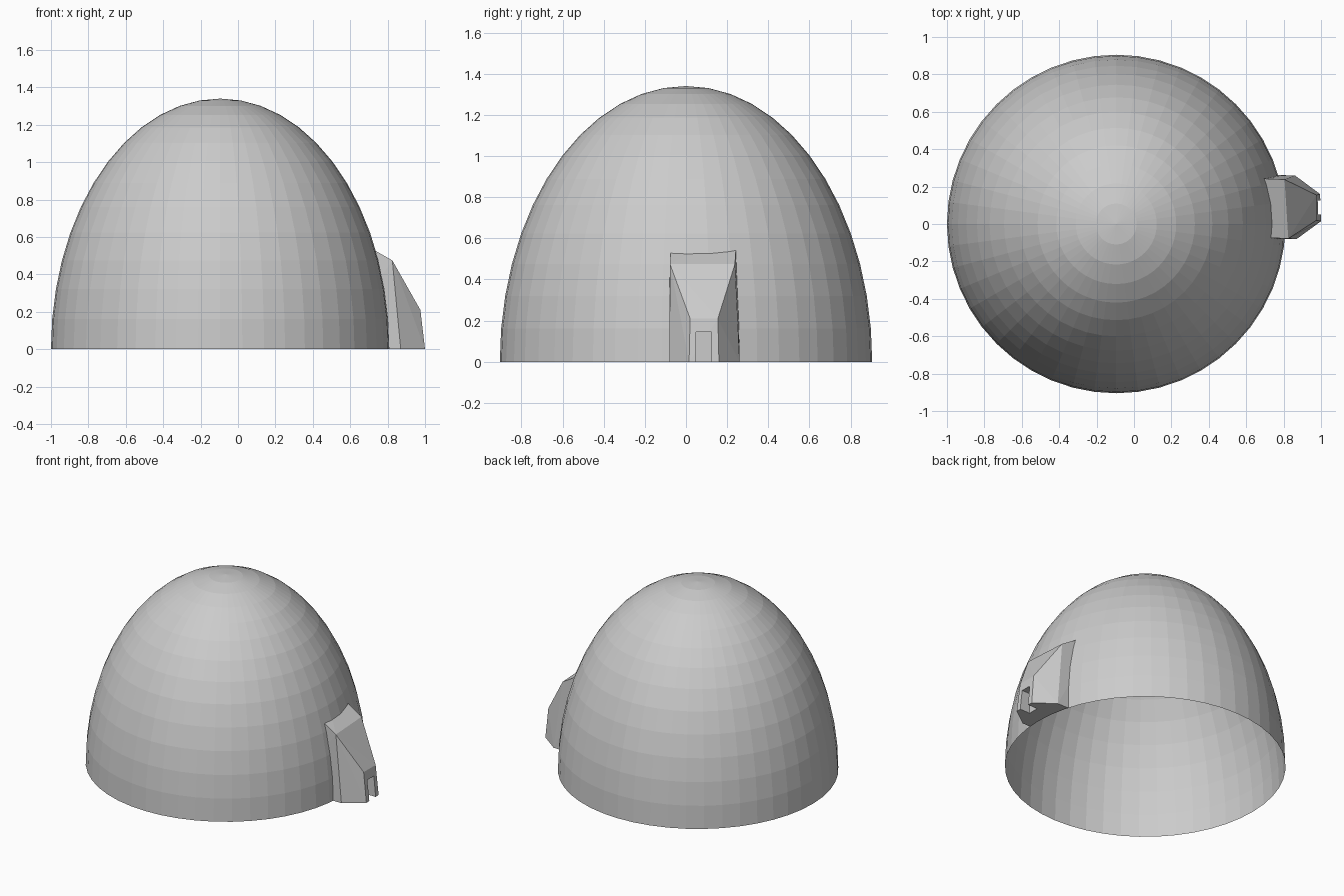
import bpy, bmesh
from mathutils import Matrix

if "Cube" in bpy.data.objects:
    bpy.data.objects.remove(bpy.data.objects["Cube"], do_unlink=True)

CENTRE_X, RADIUS, HEIGHT = -0.095, 0.905, 1.34

grey = bpy.data.materials.new("plain_grey")
grey.use_nodes = True
colour = (0.6, 0.6, 0.6, 1)
grey.diffuse_color = colour
grey.node_tree.nodes["Principled BSDF"].inputs["Base Color"].default_value = colour


def add_object(name, bm):
    mesh = bpy.data.meshes.new(name)
    bmesh.ops.recalc_face_normals(bm, faces=bm.faces)
    bm.to_mesh(mesh)
    bm.free()
    mesh.materials.append(grey)
    obj = bpy.data.objects.new(name, mesh)
    bpy.context.collection.objects.link(obj)
    return obj


def ellipsoid(scale=1.0):
    bm = bmesh.new()
    bmesh.ops.create_uvsphere(bm, u_segments=48, v_segments=26, radius=scale)
    bm.transform(Matrix.Translation((CENTRE_X, 0, 0))
                 @ Matrix.Diagonal((RADIUS, RADIUS, HEIGHT, 1)))
    return bm


def cut(obj, cutter):
    cutter.hide_render = True
    cutter.hide_set(True)
    mod = obj.modifiers.new("cut_" + cutter.name, "BOOLEAN")
    mod.operation, mod.solver, mod.object = "DIFFERENCE", "EXACT", cutter


# Dome: thin open shell, flat facets
bm = ellipsoid()
below = [v for v in bm.verts if v.co.z < -0.001]
bmesh.ops.delete(bm, geom=below, context="VERTS")
add_object("dome_shell", bm)

# Entrance porch: sections from inside the dome out to the narrow lip
porch_points = [
    (0.50, -0.085, 0), (0.50, 0.265, 0), (0.50, -0.065, 0.66), (0.50, 0.25, 0.66),
    (0.87, -0.08, 0), (0.86, 0.26, 0), (0.825, -0.078, 0.475), (0.805, 0.238, 0.475),
    (0.975, 0.02, 0.21), (0.975, 0.155, 0.21), (1.0, 0.015, 0), (0.995, 0.16, 0),
]
bm = bmesh.new()
hull = bmesh.ops.convex_hull(bm, input=[bm.verts.new(p) for p in porch_points])
porch = add_object("entrance_porch", bm)

# Trim the porch back to the dome surface
cut(porch, add_object("dome_cutter", ellipsoid(1.002)))

# Doorway recess in the lip
bm = bmesh.new()
bmesh.ops.create_cube(bm, size=1, matrix=Matrix.Translation((0.98, 0.087, 0.045))
                      @ Matrix.Diagonal((0.12, 0.075, 0.20, 1)))
cut(porch, add_object("doorway_cutter", bm))
